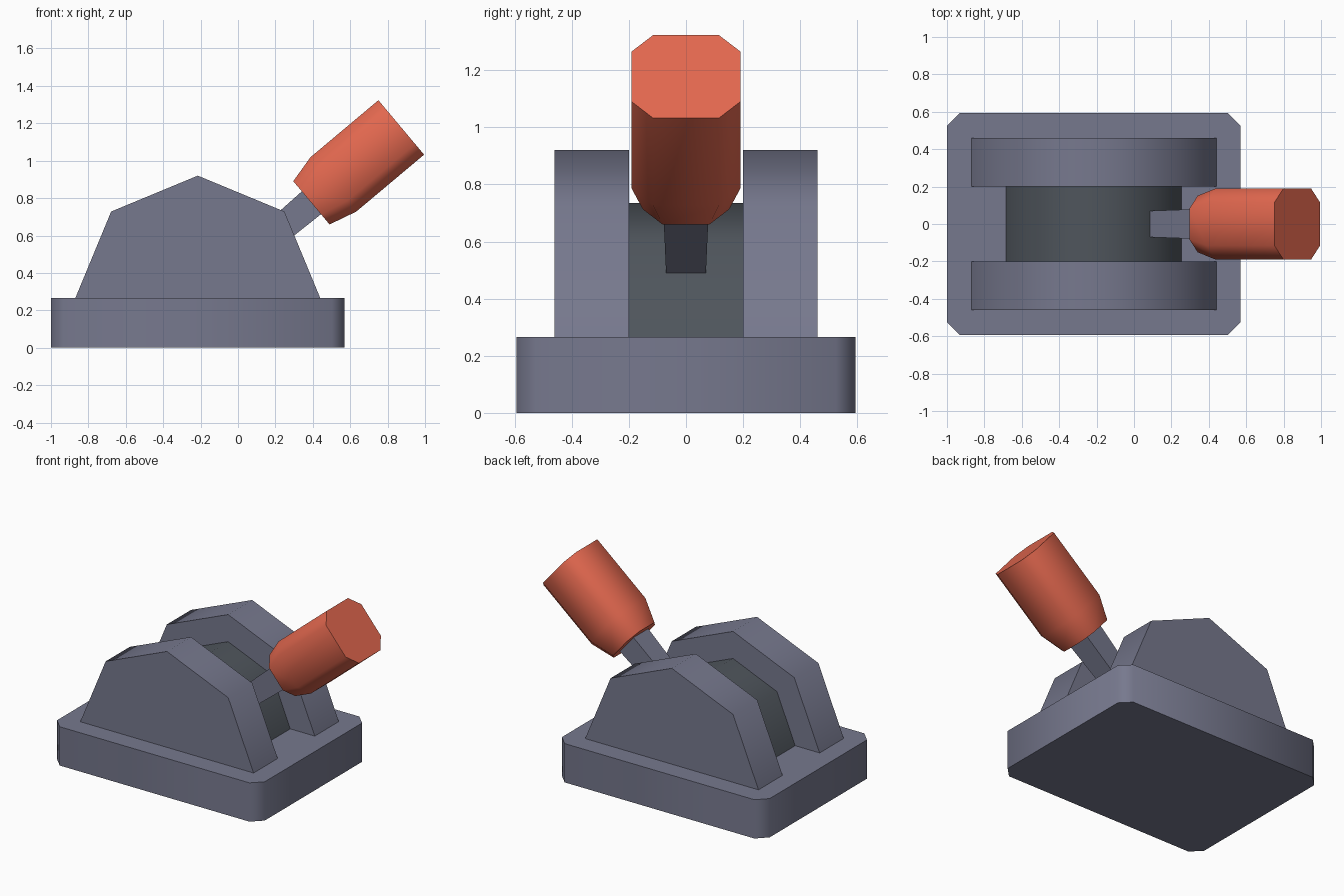
import bpy, math
from mathutils import Matrix, Vector

if "Cube" in bpy.data.objects:
    bpy.data.objects.remove(bpy.data.objects["Cube"])

PIVOT = Vector((-0.215, 0, 0.265))   # centre of the half-octagon housing
TILT = math.radians(40)              # lever angle above the horizontal


def material(name, rgb):
    m = bpy.data.materials.new(name)
    m.diffuse_color = (*rgb, 1)
    m.use_nodes = True
    m.node_tree.nodes["Principled BSDF"].inputs["Base Color"].default_value = m.diffuse_color
    return m


grey = material("blue_grey", (0.183, 0.190, 0.270))
dark = material("dark_slate", (0.078, 0.091, 0.107))
orange = material("orange_red", (0.78, 0.141, 0.080))


def loft(name, rings, mat, matrix=Matrix()):
    """Closed solid through a list of matching rings of points."""
    n = len(rings[0])
    verts = [matrix @ Vector(p) for r in rings for p in r]
    faces = [tuple(reversed(range(n))),
             tuple(range(len(verts) - n, len(verts)))]
    for k in range(len(rings) - 1):
        for i in range(n):
            j = (i + 1) % n
            faces.append((k * n + i, k * n + j, (k + 1) * n + j, (k + 1) * n + i))
    mesh = bpy.data.meshes.new(name)
    mesh.from_pydata(verts, [], faces)
    mesh.materials.append(mat)
    ob = bpy.data.objects.new(name, mesh)
    bpy.context.collection.objects.link(ob)
    bpy.ops.object.select_all(action='DESELECT')
    ob.select_set(True)
    bpy.context.view_layer.objects.active = ob
    # consistent outward normals, smooth rounds with sharp caps
    bpy.ops.object.mode_set(mode='EDIT')
    bpy.ops.mesh.select_all(action='SELECT')
    bpy.ops.mesh.normals_make_consistent(inside=False)
    bpy.ops.object.mode_set(mode='OBJECT')
    bpy.ops.object.shade_smooth_by_angle(angle=math.radians(50))
    return ob


def chamfered(hx, hy, c, z, cx=0):
    """Rectangle of half size hx, hy with corners cut by c, at height z."""
    pts = [(hx, hy - c), (hx - c, hy), (c - hx, hy), (-hx, hy - c),
           (-hx, c - hy), (c - hx, -hy), (hx - c, -hy), (hx, c - hy)]
    return [(x + cx, y, z) for x, y in pts]


def half_octagon(r, y):
    return [(PIVOT.x + r * math.cos(i * math.pi / 4), y,
             PIVOT.z + r * math.sin(i * math.pi / 4)) for i in range(5)]


# Base slab
loft("base", [chamfered(0.785, 0.593, 0.068, z, -0.215) for z in (0, 0.265)], grey)

# Two side plates and the lower core between them
for side, s in (("front", -1), ("back", 1)):
    loft(side + "_side_plate", [half_octagon(0.655, s * y) for y in (0.2, 0.46)], grey)
loft("core", [half_octagon(0.47, y) for y in (-0.2, 0.2)], dark)

# Lever: built along local z, then tilted about the pivot
lever = Matrix.Translation(PIVOT) @ Matrix.Rotation(math.pi / 2 - TILT, 4, 'Y')
loft("lever_stem", [[(h, h, z), (-h, h, z), (-h, -h, z), (h, -h, z)]
                    for h, z in ((0.066, 0.3), (0.08, 0.8))], grey, lever)
loft("lever_grip", [chamfered(h, h, c, z) for h, c, z in
                    ((0.151, 0.07, 0.793), (0.19, 0.075, 0.946), (0.19, 0.075, 1.42))],
     orange, lever)
